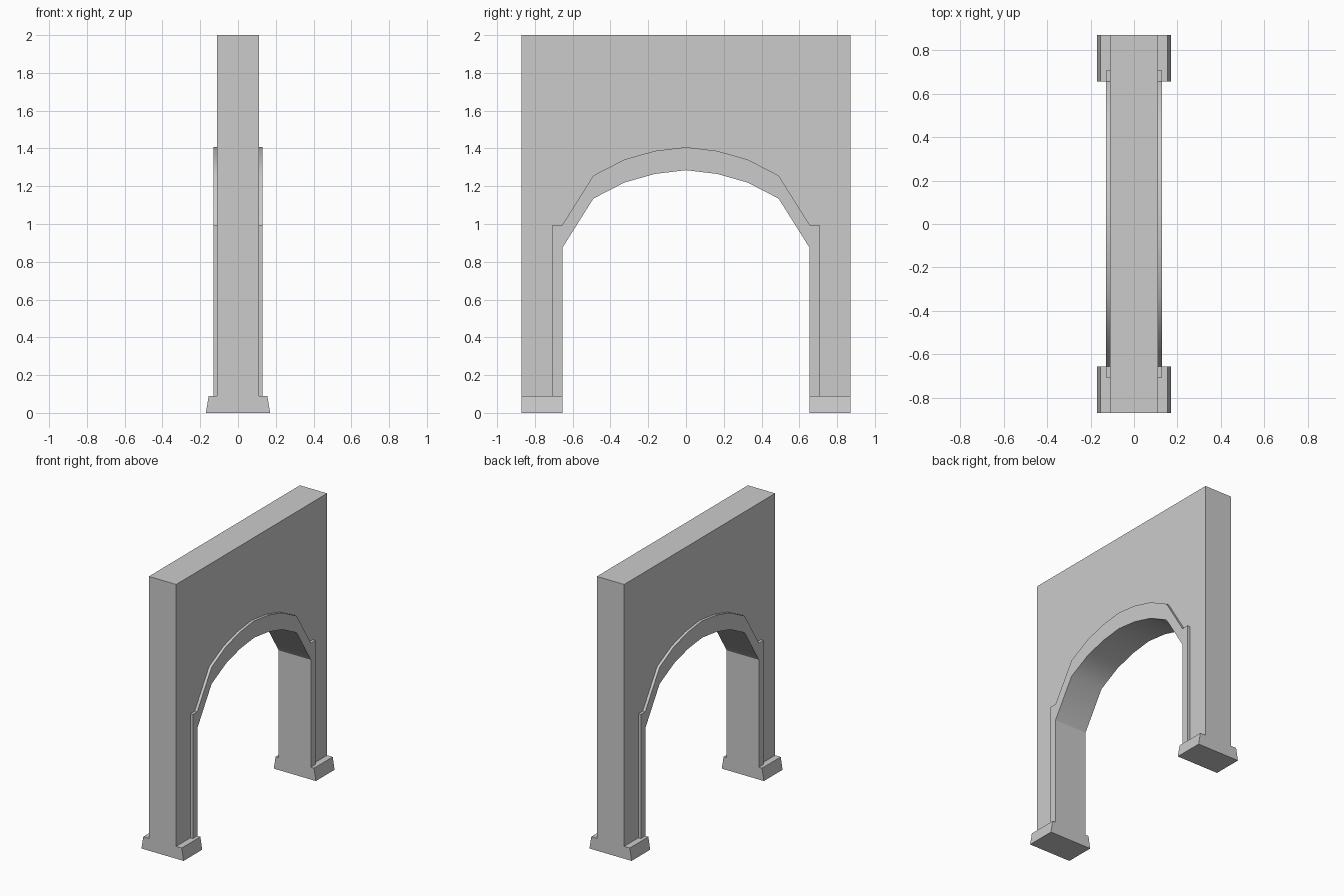
import bpy
import bmesh
from math import radians

# Remove the default cube
cube = bpy.data.objects.get("Cube")
if cube:
    bpy.data.objects.remove(cube, do_unlink=True)

# Single stone colour
stone = bpy.data.materials.new("grey_stone")
stone.use_nodes = True
GREY = (0.6, 0.6, 0.6, 1.0)
stone.diffuse_color = GREY
stone.node_tree.nodes["Principled BSDF"].inputs["Base Color"].default_value = GREY

HALF_LENGTH, HEIGHT = 0.87, 2.0
WALL_X, TRIM_X = 0.11, 0.13
OPENING, TRIM_OUTER = 0.655, 0.707
BASE_TOP, TRIM_RISE = 0.09, 0.122

# Right half of the arch, from the springing to the crown (y, z)
ARCH = [(OPENING, 0.873), (0.49, 1.135), (0.325, 1.22), (0.165, 1.265), (0, 1.285)]


def mirrored(half):
    """Complete a half path that ends on the centre line."""
    return half + [(-a, b) for a, b in reversed(half[:-1])]


def prism(name, profile, place, start, end):
    """Extrude a closed 2D profile between two positions along one axis."""
    bm = bmesh.new()
    face = bm.faces.new([bm.verts.new(place(a, b, start)) for a, b in profile])
    side = bmesh.ops.extrude_face_region(bm, geom=[face])["geom"]
    offset = [e - s for s, e in zip(place(0, 0, start), place(0, 0, end))]
    bmesh.ops.translate(bm, vec=offset,
                        verts=[v for v in side if isinstance(v, bmesh.types.BMVert)])
    bmesh.ops.recalc_face_normals(bm, faces=bm.faces)
    mesh = bpy.data.meshes.new(name)
    bm.to_mesh(mesh)
    bm.free()
    mesh.materials.append(stone)
    obj = bpy.data.objects.new(name, mesh)
    bpy.context.collection.objects.link(obj)
    bpy.ops.object.select_all(action="DESELECT")
    obj.select_set(True)
    bpy.context.view_layer.objects.active = obj
    bpy.ops.object.shade_smooth_by_angle(angle=radians(31.4))
    return obj


def across(a, b, x):
    return (x, a, b)


def along(a, b, y):
    return (a, y, b)


# Wall with the arched opening
opening = mirrored([(OPENING, BASE_TOP)] + ARCH)
wall = opening + [(-HALF_LENGTH, BASE_TOP), (-HALF_LENGTH, HEIGHT),
                  (HALF_LENGTH, HEIGHT), (HALF_LENGTH, BASE_TOP)]
prism("arched_wall", wall, across, -WALL_X, WALL_X)

# Raised trim around the opening on both faces
raised = [(a, b + TRIM_RISE) for a, b in ARCH]
outer = mirrored([(TRIM_OUTER, BASE_TOP), (TRIM_OUTER, raised[0][1])] + raised)
trim = opening + outer[::-1]
for side, sign in (("left", 1), ("right", -1)):
    prism(f"arch_trim_{side}", trim, across, sign * WALL_X, sign * TRIM_X)

# Tapered plinths under the two piers
plinth = [(-0.17, 0), (0.17, 0), (0.155, BASE_TOP), (-0.155, BASE_TOP)]
for end, sign in (("front", -1), ("back", 1)):
    prism(f"plinth_{end}", plinth, along, sign * OPENING, sign * HALF_LENGTH)
